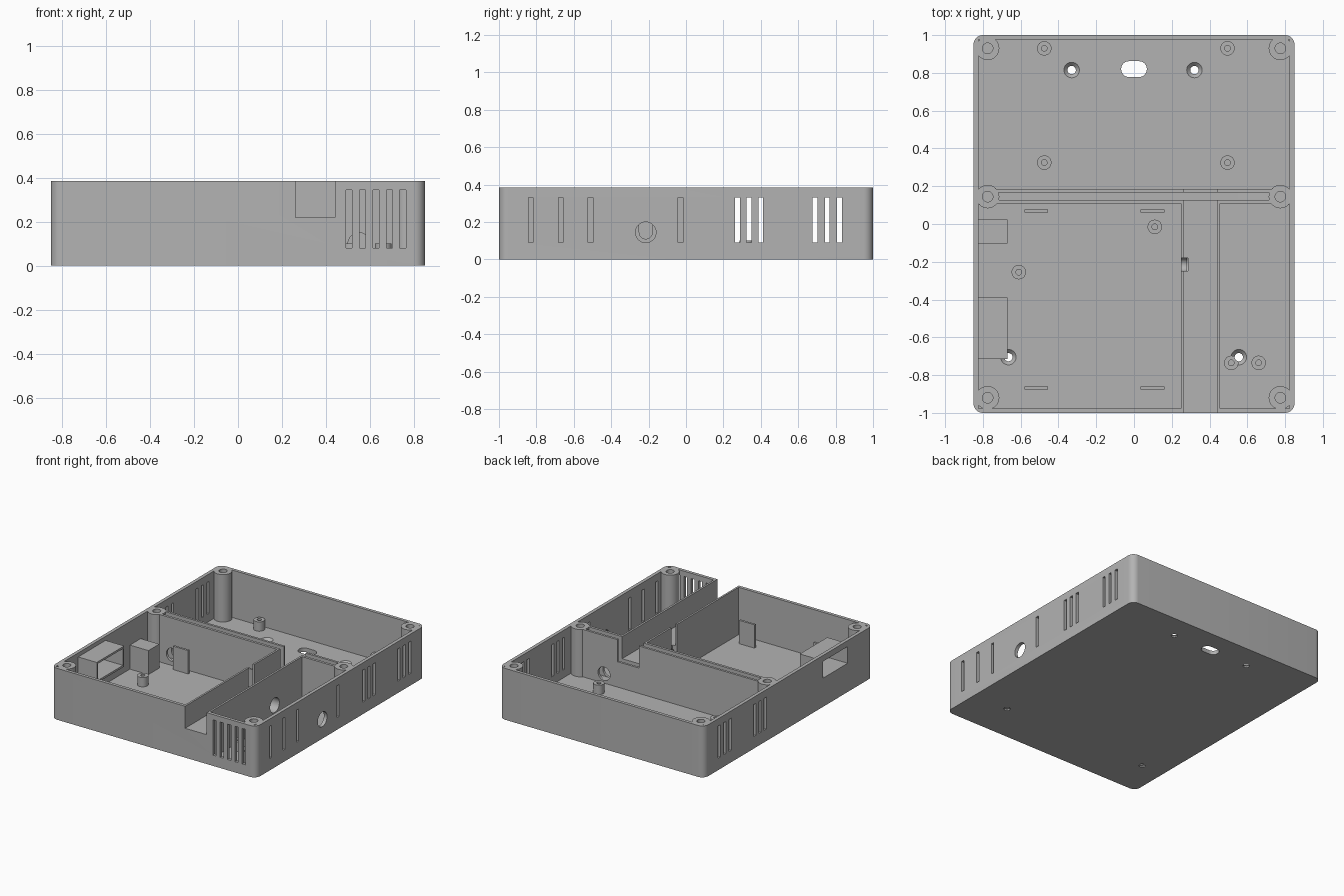
import bpy, bmesh, math
from mathutils import Matrix, Vector

cube = bpy.data.objects.get("Cube")
if cube:
    bpy.data.objects.remove(cube, do_unlink=True)

TOP, FLOOR = 0.385, 0.03
IX, IY = 0.824, 0.976          # inner faces of the outer walls

grey = bpy.data.materials.new("plain grey plastic")
grey.use_nodes = True
COLOUR = (0.45, 0.45, 0.45, 1)
grey.diffuse_color = COLOUR
grey.node_tree.nodes["Principled BSDF"].inputs["Base Color"].default_value = COLOUR


def finish(bm, name):
    bmesh.ops.recalc_face_normals(bm, faces=bm.faces)
    mesh = bpy.data.meshes.new(name)
    bm.to_mesh(mesh)
    bm.free()
    mesh.materials.append(grey)
    ob = bpy.data.objects.new(name, mesh)
    bpy.context.collection.objects.link(ob)
    return ob


def box(name, x, y, z, round_r=0):
    """Box from (min, max) pairs, with optional rounded upright edges."""
    bm = bmesh.new()
    bmesh.ops.create_cube(bm, size=1)
    for v in bm.verts:
        v.co = Vector(pair[c > 0] for pair, c in zip((x, y, z), v.co))
    if round_r:
        upright = [e for e in bm.edges
                   if abs(e.verts[0].co.z - e.verts[1].co.z) > 1e-4]
        bmesh.ops.bevel(bm, geom=upright, offset=round_r, segments=8,
                        profile=0.5, affect='EDGES')
    return finish(bm, name)


def rod(name, start, length, r, axis='Z', r2=None):
    """Cylinder or cone running from start along an axis."""
    bm = bmesh.new()
    bmesh.ops.create_cone(bm, cap_ends=True, segments=32, radius1=r,
                          radius2=r if r2 is None else r2, depth=length,
                          matrix=Matrix.Translation((0, 0, length / 2)))
    turn = {'Z': Matrix(), 'X': Matrix.Rotation(math.pi / 2, 4, 'Y'),
            'Y': Matrix.Rotation(-math.pi / 2, 4, 'X')}[axis]
    bm.transform(Matrix.Translation(start) @ turn)
    return finish(bm, name)


def cut(target, *cutters):
    for c in cutters:
        c.hide_render = True
        mod = target.modifiers.new("cut", 'BOOLEAN')
        mod.operation, mod.solver, mod.object = 'DIFFERENCE', 'EXACT', c
        bpy.context.view_layer.objects.active = target
        bpy.ops.object.modifier_apply(modifier=mod.name)
        bpy.data.objects.remove(c, do_unlink=True)


def smooth(ob):
    bpy.ops.object.select_all(action='DESELECT')
    ob.select_set(True)
    bpy.context.view_layer.objects.active = ob
    bpy.ops.object.shade_smooth_by_angle(angle=math.radians(30))


# Tray: rounded block with three compartments and a raised cable channel
tray = box("tray", (-0.85, 0.85), (-1, 1), (0, TOP), 0.05)
up = (FLOOR, 0.6)
cut(tray,
    box("c", (-IX, IX), (0.185, IY), up),
    box("c", (-IX, 0.248), (-IY, 0.108), up),
    box("c", (0.455, IX), (-IY, 0.108), up),
    box("c", (0.262, 0.44), (-1.1, 0.25), (0.22, 0.6)),
    box("c", (-0.72, 0.715), (0.127, 0.168), (0.05, 0.6)))

# Vent slots in the front and both sides
for i in range(5):
    x = 0.505 + i * 0.061
    cut(tray, box("c", (x - 0.014, x + 0.014), (-1.1, -0.95), (0.08, 0.345)))
paired = [0.275, 0.337, 0.4, 0.69, 0.755, 0.82]
for side, rows in ((1, paired + [-0.83, -0.67, -0.51, -0.03]), (-1, paired)):
    xs = sorted((side * 0.81, side * 0.9))
    for y in rows:
        cut(tray, box("c", xs, (y - 0.013, y + 0.013), (0.09, 0.33)))

# Cable openings through the side, channel and divider
cut(tray,
    rod("c", (0.28, -0.215, 0.145), 0.7, 0.055, 'X'),
    rod("c", (0.24, -0.215, 0.145), 0.045, 0.035, 'X'),
    box("c", (0.24, 0.285), (-0.25, -0.18), (0.145, 0.6)),
    rod("c", (0.55, 0.05, 0.1), 0.2, 0.05, 'Y'),
    rod("c", (-0.62, 0.05, 0.11), 0.2, 0.05, 'Y'))

# Mounting slot and countersunk holes in the floor
cut(tray, box("c", (-0.068, 0.068), (0.778, 0.862), (-0.1, 0.1), 0.0415))
for x, y in ((-0.33, 0.815), (0.32, 0.815), (-0.665, -0.705), (0.555, -0.705)):
    cut(tray, rod("c", (x, y, -0.1), 0.2, 0.022),
        rod("c", (x, y, 0.01), 0.021, 0.022, r2=0.042))

# Socket window in the wall
PORT_Y, PORT_Z = (-0.715, -0.39), (0.2, 0.355)
hole_y, hole_z = (-0.7, -0.405), (0.215, 0.34)
cut(tray, box("c", (-0.9, -0.8), hole_y, hole_z))

# Screw posts
for side, s in (("left", 1), ("right", -1)):
    for row, y in (("front", -0.92), ("middle", 0.145), ("back", 0.93)):
        post = rod(f"screw_post_{row}_{side}", (s * 0.775, y, 0.01), TOP - 0.01, 0.062)
        cut(post, rod("c", (s * 0.775, y, 0.15), 0.5, 0.028))
        cut(tray, rod("c", (s * 0.775, y, 0.15), 0.5, 0.028))
        smooth(post)
smooth(tray)

# Board standoffs
spots = ((-0.475, 0.93), (0.495, 0.93), (-0.475, 0.325), (0.495, 0.325),
         (0.11, -0.015), (-0.61, -0.255), (0.515, -0.735), (0.66, -0.735))
for i, (x, y) in enumerate(spots):
    boss = rod(f"standoff_{i + 1}", (x, y, 0.02), 0.08, 0.038)
    cut(boss, rod("c", (x, y, 0.04), 0.2, 0.015))
    if i == 6:
        cut(boss, rod("c", (0.555, -0.705, -0.1), 0.3, 0.022))
    smooth(boss)

# Upright board clips
for i, x in enumerate((-0.518, 0.098)):
    for end, y in (("front", -0.868), ("back", 0.068)):
        box(f"board_clip_{end}_{i + 1}", (x - 0.063, x + 0.063),
            (y - 0.008, y + 0.008), (0.02, 0.205))

# Open socket sleeve and solid block on the side wall
sleeve = box("socket_sleeve", (-0.83, -0.67), PORT_Y, PORT_Z)
cut(sleeve, box("c", (-0.9, -0.6), hole_y, hole_z))
box("socket_block", (-0.83, -0.67), (-0.103, 0.025), (0.02, 0.21))
